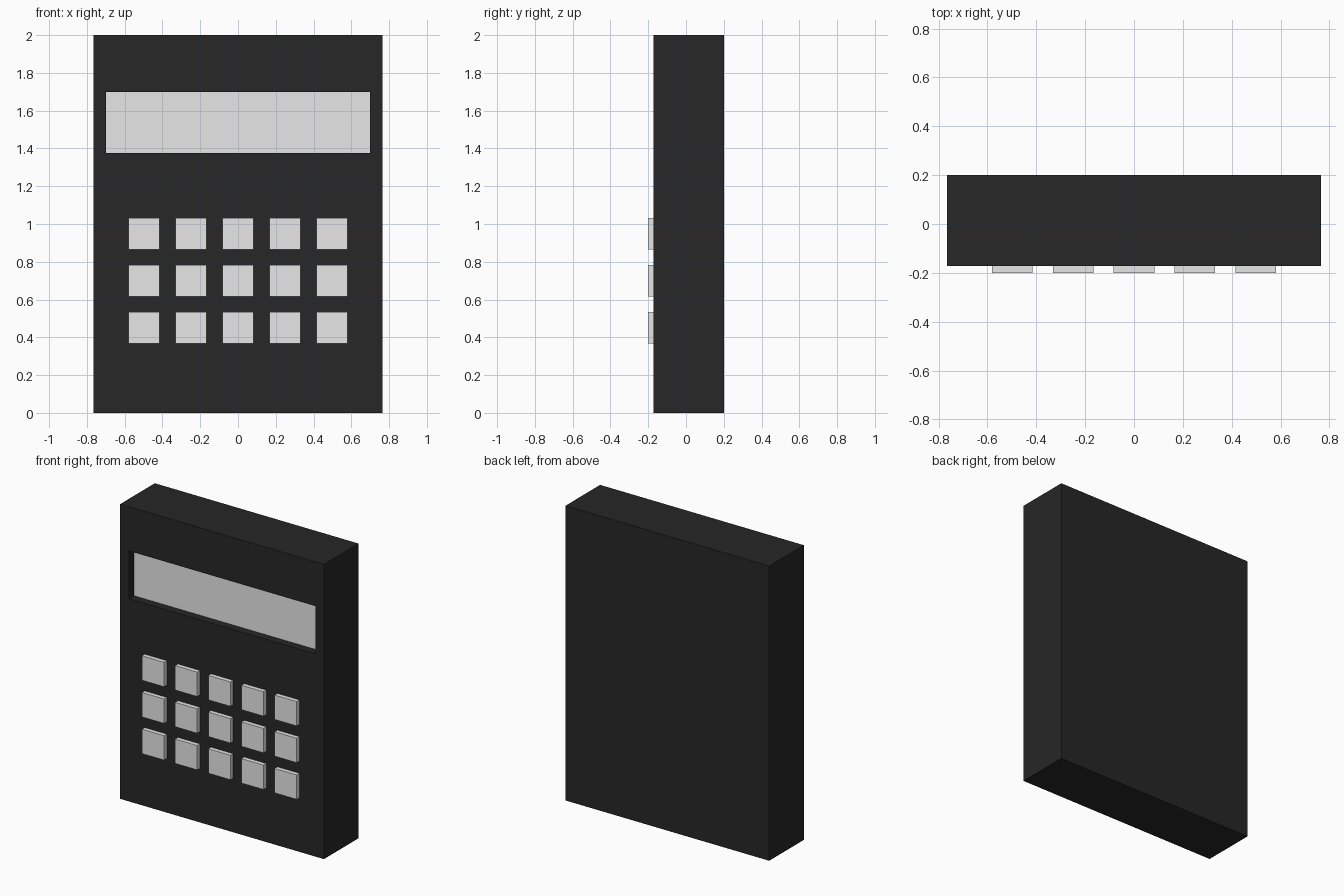
import bpy, bmesh
from mathutils import Matrix, Vector

if "Cube" in bpy.data.objects:
    bpy.data.objects.remove(bpy.data.objects["Cube"])


def material(name, v):
    m = bpy.data.materials.new(name)
    m.diffuse_color = (v, v, v, 1)
    m.use_nodes = True
    m.node_tree.nodes["Principled BSDF"].inputs["Base Color"].default_value = m.diffuse_color
    return m


black = material("black plastic", 0.02)
grey = material("light grey", 0.8)


def box_mesh(x0, x1, y0, y1, z0, z1):
    bm = bmesh.new()
    size = Matrix.Diagonal((x1 - x0, y1 - y0, z1 - z0, 1))
    centre = Matrix.Translation(((x0 + x1) / 2, (y0 + y1) / 2, (z0 + z1) / 2))
    bmesh.ops.create_cube(bm, size=1, matrix=centre @ size)
    return bm


def finish(bm, name, *mats):
    me = bpy.data.meshes.new(name)
    bm.to_mesh(me)
    bm.free()
    for m in mats:
        me.materials.append(m)
    ob = bpy.data.objects.new(name, me)
    bpy.context.collection.objects.link(ob)
    return ob


# Body with a recessed screen cut into the front face
FRONT, RECESS = -0.171, 0.055
bm = box_mesh(-0.765, 0.765, FRONT, 0.2, 0, 2)
bm.normal_update()
panel = min(bm.faces, key=lambda f: f.normal.y)
bmesh.ops.inset_individual(bm, faces=[panel], thickness=0.05)
mid = panel.calc_center_median()
for v in panel.verts:
    v.co = Vector((0.70 if v.co.x > mid.x else -0.70, FRONT,
                   1.70 if v.co.z > mid.z else 1.375))
screen = bmesh.ops.extrude_discrete_faces(bm, faces=[panel])["faces"][0]
for v in screen.verts:
    v.co.y += RECESS
screen.material_index = 1
finish(bm, "body_with_screen", black, grey)

# Keypad: three rows of five square keys
PITCH, HALF = 0.249, 0.083
for row in range(3):
    for col in range(5):
        x, z = (col - 2) * PITCH, 0.45 + row * PITCH
        key = box_mesh(x - HALF, x + HALF, -0.2, FRONT + 0.01, z - HALF, z + HALF)
        finish(key, f"key_{row + 1}_{col + 1}", grey)
